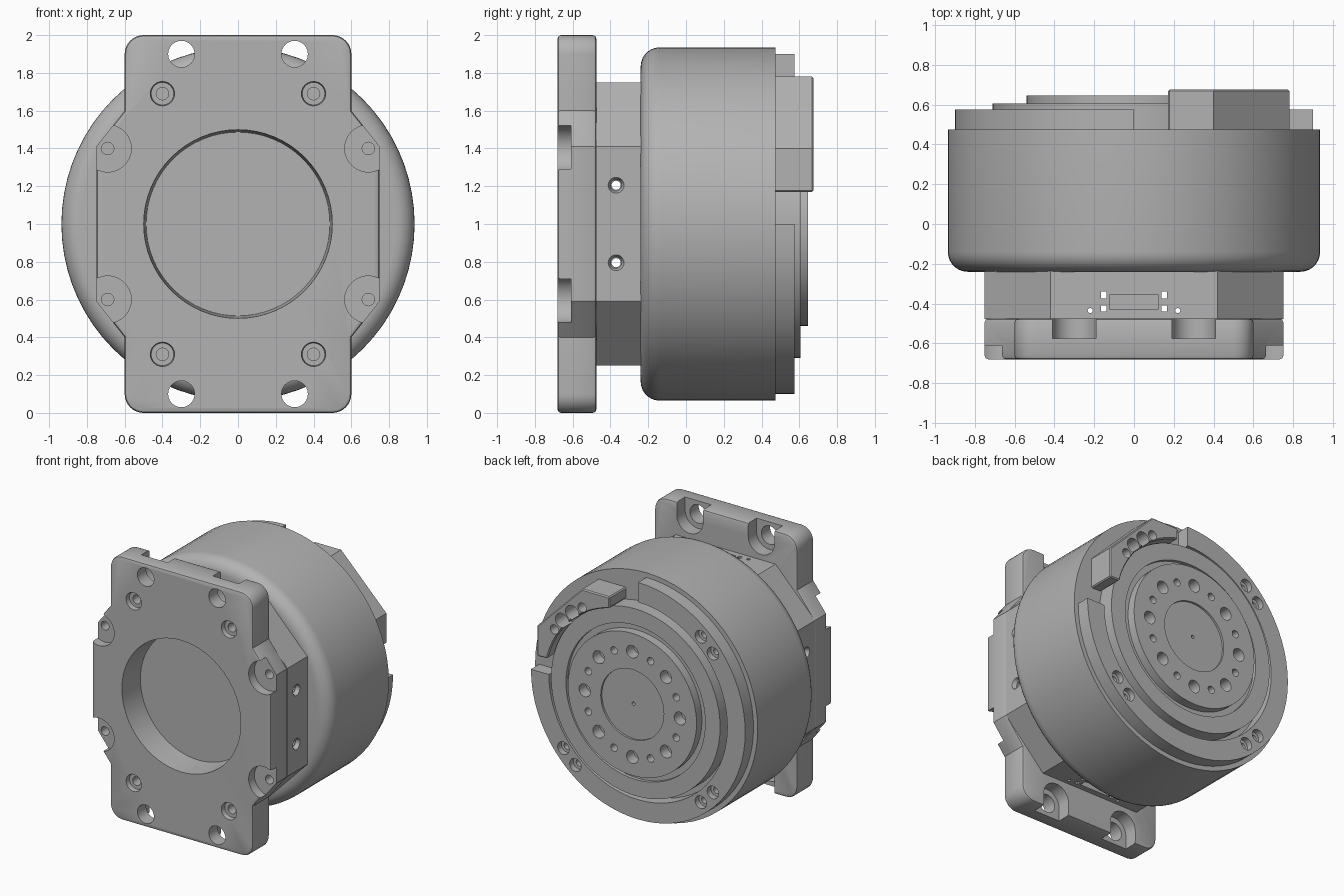
import bpy, bmesh
from math import sin, cos, pi, radians
from mathutils import Vector

if "Cube" in bpy.data.objects:
    bpy.data.objects.remove(bpy.data.objects["Cube"], do_unlink=True)

GREY = (0.45, 0.45, 0.45, 1)
metal = bpy.data.materials.new("grey_metal")
metal.use_nodes = True
metal.diffuse_color = GREY
metal.node_tree.nodes["Principled BSDF"].inputs["Base Color"].default_value = GREY
AXIS_Z = 1.0  # height of the main axis


def finish(bm, name):
    bmesh.ops.recalc_face_normals(bm, faces=bm.faces)
    mesh = bpy.data.meshes.new(name)
    bm.to_mesh(mesh)
    bm.free()
    obj = bpy.data.objects.new(name, mesh)
    bpy.context.collection.objects.link(obj)
    mesh.materials.append(metal)
    return obj


def prism(name, outline, y0, y1):
    """Extrude an outline (x, height from the axis) along y."""
    bm = bmesh.new()
    face = bm.faces.new([bm.verts.new((x, y0, AXIS_Z + z)) for x, z in outline])
    new = bmesh.ops.extrude_face_region(bm, geom=[face])["geom"]
    moved = [v for v in new if isinstance(v, bmesh.types.BMVert)]
    bmesh.ops.translate(bm, verts=moved, vec=(0, y1 - y0, 0))
    return finish(bm, name)


def lathe(name, profile, steps=72):
    """Turn a profile of (radius, y) around the main axis."""
    bm = bmesh.new()
    verts = [bm.verts.new((r, y, AXIS_Z)) for r, y in profile]
    edges = [bm.edges.new(pair) for pair in zip(verts, verts[1:])]
    bmesh.ops.spin(bm, geom=verts + edges, cent=(0, 0, AXIS_Z), axis=(0, 1, 0),
                   angle=2 * pi, steps=steps)
    bmesh.ops.remove_doubles(bm, verts=bm.verts, dist=0.0005)
    return finish(bm, name)


def rod(start, end, r0, r1=None, sides=24):
    """Round cutter between two points given as (x, y, height from axis)."""
    a, b = Vector(start), Vector(end)
    bm = bmesh.new()
    bmesh.ops.create_cone(bm, cap_ends=True, segments=sides, radius1=r0,
                          radius2=r0 if r1 is None else r1, depth=(b - a).length)
    turn = Vector((0, 0, 1)).rotation_difference(b - a).to_matrix()
    bmesh.ops.rotate(bm, verts=bm.verts, matrix=turn)
    bmesh.ops.translate(bm, verts=bm.verts, vec=(a + b) / 2 + Vector((0, 0, AXIS_Z)))
    return finish(bm, "cutter")


def box(x0, x1, y0, y1, z0, z1):
    return prism("cutter", [(x0, z0), (x1, z0), (x1, z1), (x0, z1)], y0, y1)


def apply(obj, mod):
    bpy.context.view_layer.objects.active = obj
    bpy.ops.object.modifier_apply(modifier=mod.name)


def cut(obj, cutter):
    mod = obj.modifiers.new("cut", "BOOLEAN")
    mod.operation, mod.solver, mod.object = "DIFFERENCE", "EXACT", cutter
    apply(obj, mod)
    bpy.data.objects.remove(cutter, do_unlink=True)


def bevel(obj, width, angle, segments=2):
    mod = obj.modifiers.new("bevel", "BEVEL")
    mod.width, mod.segments, mod.angle_limit = width, segments, radians(angle)
    apply(obj, mod)


def arc(cx, cy, r, a0, a1, n):
    angles = [radians(a0 + (a1 - a0) * i / n) for i in range(n + 1)]
    return [(cx + r * cos(a), cy + r * sin(a)) for a in angles]


def four_way(quarter):
    """Mirror a quarter outline into a closed one."""
    half = quarter + [(-x, z) for x, z in reversed(quarter)]
    return half + [(x, -z) for x, z in reversed(half)]


def flat_rod(x, z, y0, y1, r, r1=None, sides=24):
    return rod((x, y0, z), (x, y1, z), r, r1, sides)


SIGNS = [(sx, sz) for sx in (-1, 1) for sz in (-1, 1)]

# Mounting plate with rounded ends, wider waist and a round opening
FRONT, BACK = -0.68, -0.475
plate = prism("mounting_plate", four_way(
    [(0.75, 0.41), (0.6, 0.6)] + arc(0.5, 0.9, 0.1, 0, 90, 8)), FRONT, BACK)
bevel(plate, 0.018, 75)
cut(plate, flat_rod(0, 0, FRONT - 0.01, BACK + 0.02, 0.5, 0.485, 64))
for sx, sz in SIGNS:
    # Corner holes with U-shaped pockets open to the plate ends
    x = 0.3 * sx
    cut(plate, flat_rod(x, 0.9 * sz, FRONT - 0.1, BACK + 0.1, 0.07))
    pocket = [(x + px, sz * pz) for px, pz in
              arc(0, 0.9, 0.11, 180, 360, 14) + [(0.11, 1.1), (-0.11, 1.1)]]
    cut(plate, prism("cutter", pocket, -0.575, BACK + 0.1))
    # Countersunk screw holes on the face
    x, z = 0.4 * sx, 0.69 * sz
    cut(plate, flat_rod(x, z, FRONT - 0.01, FRONT + 0.035, 0.066, 0.06))
    cut(plate, flat_rod(x, z, FRONT, FRONT + 0.15, 0.033))
    # Stepped-back side ears
    x, z = 0.69 * sx, 0.4 * sz
    cut(plate, flat_rod(x, z, FRONT - 0.1, -0.61, 0.125, sides=32))
    cut(plate, flat_rod(x, z, FRONT, BACK + 0.1, 0.033))

# Eight-sided neck between plate and drum
neck = prism("neck", four_way([(0.75, 0.41), (0.42, 0.75)]), BACK - 0.002, -0.22)
for z in (-0.205, 0.205):
    cut(neck, rod((-1, -0.37, z), (1, -0.37, z), 0.024))
    for s in (-1, 1):
        cut(neck, rod((s * 0.72, -0.37, z), (s * 0.76, -0.37, z), 0.03, 0.046))
for s in (-1, 1):
    for y0, y1 in ((-0.375, -0.34), (-0.44, -0.41)):
        cut(neck, box(s * 0.153 - 0.014, s * 0.153 + 0.014, y0, y1, -1, 1))
    cut(neck, rod((s * 0.22, -0.435, -1), (s * 0.22, -0.435, 1), 0.013, sides=12))
    # Cable socket recess
    cut(neck, box(-0.12, 0.12, -0.43, -0.355, s * 0.71, s * 0.8))

# Drum with a rounded front edge and a stepped output face
drum = lathe("drum", [(0, -0.24), (0.835, -0.24)] + arc(0.835, -0.14, 0.1, -75, 0, 6)
             + [(0.935, 0.475), (0.71, 0.475), (0.71, 0.605), (0.585, 0.605),
                (0.585, 0.58), (0.54, 0.58), (0.54, 0.645), (0.265, 0.645),
                (0.265, 0.63), (0, 0.63)])
for i in range(16):
    a = radians(90 + 22.5 * i)
    cut(drum, flat_rod(0.4 * cos(a), 0.4 * sin(a), 0.56, 0.7, 0.028 if i % 2 else 0.048))
cut(drum, flat_rod(0, 0, 0.58, 0.7, 0.013, sides=12))

# Three-quarter cover ring with paired screws
ring = prism("cover_ring", arc(0, 0, 0.9, 90, 360, 54) + arc(0, 0, 0.75, 360, 90, 54),
             0.465, 0.575)
for mid in (135, 225, 315):
    for a in (radians(mid - 5), radians(mid + 5)):
        x, z = 0.82 * cos(a), 0.82 * sin(a)
        cut(ring, flat_rod(x, z, 0.53, 0.6, 0.048))
        cut(ring, flat_rod(x, z, 0.49, 0.6, 0.025))

# Connector block in the open quarter
block = prism("connector_block", [(0.17, 0.78), (0.4, 0.78), (0.78, 0.4), (0.78, 0.17)]
              + arc(0, 0, 0.715, 14, 76, 16), 0.465, 0.675)
bevel(block, 0.008, 60, 1)
for angle, r in ((33, 0.035), (41, 0.055), (50, 0.055), (58, 0.035)):
    a = radians(angle)
    cut(block, flat_rod(0.755 * cos(a), 0.755 * sin(a), 0.55, 0.7, r))

# Smooth shading with sharp edges kept
for obj in (plate, neck, drum, ring, block):
    bpy.ops.object.select_all(action="DESELECT")
    obj.select_set(True)
    bpy.context.view_layer.objects.active = obj
    bpy.ops.object.shade_smooth_by_angle(angle=radians(30))
